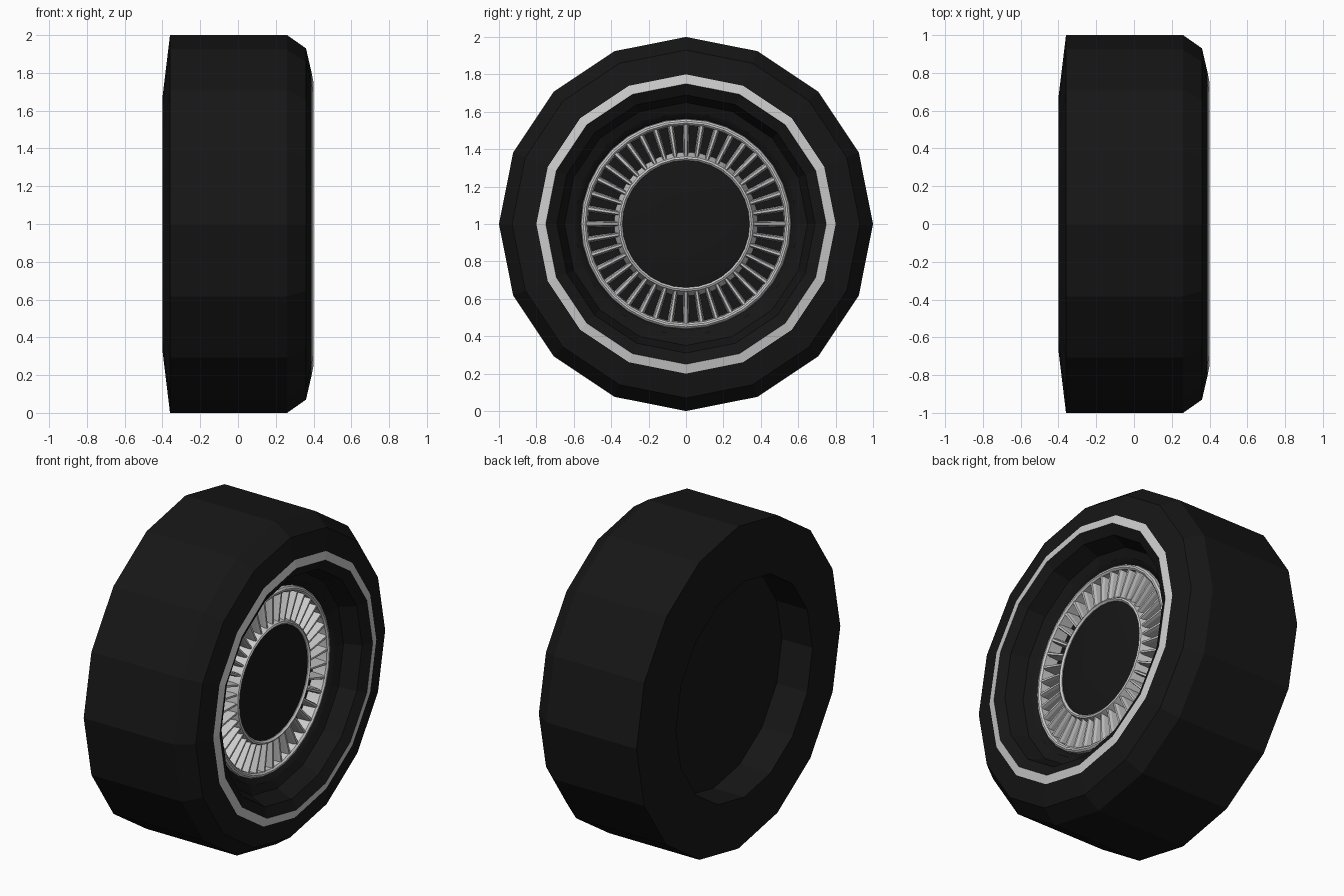
import bpy, bmesh
from math import sin, cos, pi, radians

if "Cube" in bpy.data.objects:
    bpy.data.objects.remove(bpy.data.objects["Cube"])

def material(name, c):
    m = bpy.data.materials.new(name)
    m.diffuse_color = (c, c, c, 1)
    m.use_nodes = True
    m.node_tree.nodes["Principled BSDF"].inputs["Base Color"].default_value = m.diffuse_color
    return m

black = material("black_rubber", 0.008)
dark = material("black_rim", 0.008)

def finish(name, bm, mat=None, smooth=False):
    bmesh.ops.remove_doubles(bm, verts=bm.verts, dist=1e-5)
    me = bpy.data.meshes.new(name)
    bm.to_mesh(me)
    bm.free()
    ob = bpy.data.objects.new(name, me)
    bpy.context.collection.objects.link(ob)
    if mat:
        me.materials.append(mat)
    if smooth:
        bpy.ops.object.select_all(action='DESELECT')
        ob.select_set(True)
        bpy.context.view_layer.objects.active = ob
        bpy.ops.object.shade_smooth_by_angle(angle=radians(35))
    return ob

def place(x, r, a):
    return (x, r * sin(a), 1 + r * cos(a))

# revolve an (x, radius) profile about the axle
def lathe(name, profile, sides, mat=None, smooth=False):
    bm = bmesh.new()
    rings = [[bm.verts.new(place(x, max(r, 1e-6), 2 * pi * i / sides))
              for i in range(sides)] for x, r in profile]
    for a, b in zip(rings, rings[1:]):
        for i in range(sides):
            j = (i + 1) % sides
            bm.faces.new((a[i], b[i], b[j], a[j]))
    return finish(name, bm, mat, smooth)

# tyre: back recess, back sidewall, tread, front shoulder
lathe("tyre", [(-0.19, 0), (-0.19, 0.67), (-0.40, 0.67), (-0.36, 1.0),
               (0.26, 1.0), (0.36, 0.93), (0.39, 0.80)], 16, black)
# pale sidewall stripe
lathe("sidewall_stripe", [(0.39, 0.80), (0.40, 0.75)], 16)
# front sidewall inside the stripe
lathe("inner_sidewall", [(0.40, 0.75), (0.37, 0.69), (0.27, 0.65), (0.25, 0.60)], 16, black)
# rim well and the dark plate behind the spokes
lathe("rim_well", [(0.27, 0.655), (0.25, 0.60), (0.22, 0.56), (0.16, 0.53),
                   (0.16, 0)], 32, dark, True)
# bright outer trim ring
lathe("outer_trim_ring", [(0.21, 0.565), (0.24, 0.56), (0.25, 0.55), (0.25, 0.54),
                          (0.24, 0.53), (0.16, 0.525)], 32, None, True)
# bright hub ring
lathe("hub_ring", [(0.16, 0.385), (0.235, 0.365), (0.25, 0.36), (0.255, 0.35),
                   (0.245, 0.34), (0.23, 0.34)], 32, None, True)
# dark hub cap, gently domed
lathe("hub_cap", [(0.24, 0.342), (0.25, 0.28), (0.256, 0.15), (0.258, 0)], 32, dark, True)

# radial spokes: trapezoid section, narrow at the front
bm = bmesh.new()
N = 40
for k in range(N):
    a = 2 * pi * k / N
    ends = []
    for r, w in ((0.36, 0.010), (0.535, 0.013)):
        ring = []
        for x, t in ((0.16, -w * 1.3), (0.225, -w), (0.242, -w * 0.5),
                     (0.242, w * 0.5), (0.225, w), (0.16, w * 1.3)):
            ring.append(bm.verts.new((x, r * sin(a) + t * cos(a),
                                      1 + r * cos(a) - t * sin(a))))
        ends.append(ring)
    for i in range(6):
        j = (i + 1) % 6
        bm.faces.new((ends[0][i], ends[0][j], ends[1][j], ends[1][i]))
bmesh.ops.recalc_face_normals(bm, faces=bm.faces)
finish("spokes", bm)
